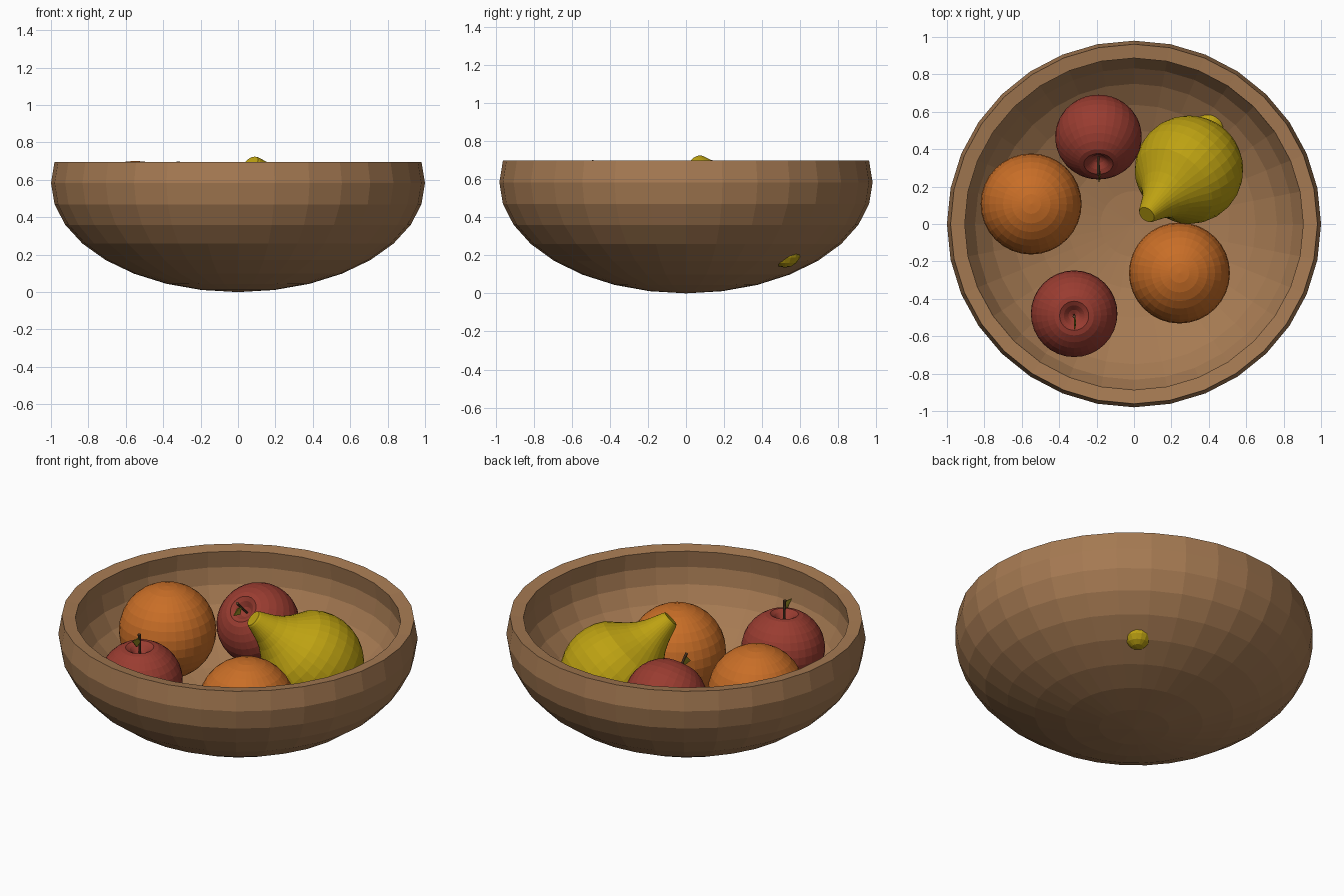
import bpy, bmesh, math
from mathutils import Vector, Matrix

if "Cube" in bpy.data.objects:
    bpy.data.objects.remove(bpy.data.objects["Cube"])


def material(name, rgb):
    m = bpy.data.materials.new(name)
    m.diffuse_color = (*rgb, 1)
    m.use_nodes = True
    m.node_tree.nodes["Principled BSDF"].inputs["Base Color"].default_value = m.diffuse_color
    return m


WOOD = material("wood_brown", (0.38, 0.195, 0.085))
ORANGE = material("orange_peel", (0.58, 0.155, 0.02))
RED = material("apple_red", (0.32, 0.045, 0.03))
YELLOW = material("pear_yellow", (0.51, 0.36, 0.006))
LEAF = material("leaf_olive", (0.28, 0.23, 0.015))
STEM = material("stem_brown", (0.12, 0.06, 0.025))


def finish(name, bm, mat, matrix):
    bmesh.ops.recalc_face_normals(bm, faces=bm.faces)
    me = bpy.data.meshes.new(name)
    bm.to_mesh(me)
    bm.free()
    me.materials.append(mat)
    ob = bpy.data.objects.new(name, me)
    ob.matrix_world = matrix
    bpy.context.collection.objects.link(ob)
    return ob


def lathe(name, profile, mat, matrix=Matrix(), seg=32):
    """Revolve (radius, height) points around z; zero radius makes a pole."""
    bm = bmesh.new()
    rings = []
    for r, z in profile:
        if r < 1e-5:
            rings.append([bm.verts.new((0, 0, z))])
        else:
            rings.append([bm.verts.new((r * math.cos(2 * math.pi * i / seg),
                                        r * math.sin(2 * math.pi * i / seg), z))
                          for i in range(seg)])
    for a, b in zip(rings, rings[1:]):
        for i in range(seg):
            j = (i + 1) % seg
            quad = [a[i % len(a)], a[j % len(a)], b[j % len(b)], b[i % len(b)]]
            bm.faces.new(list(dict.fromkeys(quad)))
    return finish(name, bm, mat, matrix)


def arc(r, h, zc, start, end, steps):
    """Elliptic profile between two latitudes in degrees."""
    pts = []
    for k in range(steps + 1):
        t = math.radians(start + (end - start) * k / steps)
        pts.append((max(0, r * math.cos(t)), zc + h * math.sin(t)))
    return pts


# Bowl: outer shell, flat rim, inner shell
outer = arc(1, 0.583, 0.583, -90, 11.25, 9)
inner = arc(0.92, 0.503, 0.583, 11.25, -90, 9)
inner[0] = (0.905, 0.685)
lathe("bowl", outer + inner, WOOD, Matrix.Diagonal((1, 0.98, 1, 1)))

# Oranges
for i, pos in enumerate([(-0.55, 0.107, 0.432), (0.243, -0.262, 0.33)]):
    lathe(f"orange_{i + 1}", arc(0.27, 0.27, 0, -90, 90, 16), ORANGE,
          Matrix.Translation(pos))


# Apples, each with a stem and a small upright leaf
def apple(tag, pos, tilt):
    place = Matrix.Translation(pos) @ Matrix.Rotation(math.radians(tilt), 4, 'X')
    body = ([(0, -0.17), (0.035, -0.19), (0.075, -0.205)]
            + arc(0.232, 0.222, 0, -60, 63, 11)
            + [(0.078, 0.203), (0.055, 0.19), (0.03, 0.165), (0, 0.15)])
    lathe("apple_" + tag, body, RED, place)
    lathe("apple_stem_" + tag,
          [(0, 0.14), (0.006, 0.14), (0.007, 0.22), (0.009, 0.284), (0, 0.284)],
          STEM, place, 8)
    bm = bmesh.new()
    base, top, tip, low = [bm.verts.new(p) for p in (
        (0, 0, 0.235), (0.006, -0.022, 0.272), (0, -0.07, 0.27), (0.006, -0.04, 0.222))]
    bm.faces.new((base, low, tip))
    bm.faces.new((base, tip, top))
    leaf = finish("apple_leaf_" + tag, bm, LEAF, place)
    mod = leaf.modifiers.new("thickness", 'SOLIDIFY')
    mod.thickness = 0.005


apple("back", (-0.19, 0.465, 0.43), 45)
apple("front", (-0.32, -0.48, 0.415), 3)

# Pear: round belly and tapering neck leaning towards the bowl's middle
belly, neck_end = Vector((0.294, 0.29, 0.39)), Vector((0.068, 0.05, 0.69))
axis = neck_end - belly
lean = Matrix.Translation(belly) @ axis.to_track_quat('Z', 'Y').to_matrix().to_4x4()
L = axis.length
pear = arc(0.29, 0.29, 0, -90, 34, 11) + [
    (0.195, 0.205), (0.15, 0.25), (0.115, 0.295), (0.09, 0.34),
    (0.07, 0.39), (0.053, L - 0.01), (0.046, L), (0, L)]
lathe("pear", pear, YELLOW, lean)

# Pear's blossom end, which pokes through the bowl
lathe("pear_end", arc(0.085, 0.085, 0, -90, 90, 8), YELLOW,
      Matrix.Translation((0.41, 0.52, 0.22)), 16)
